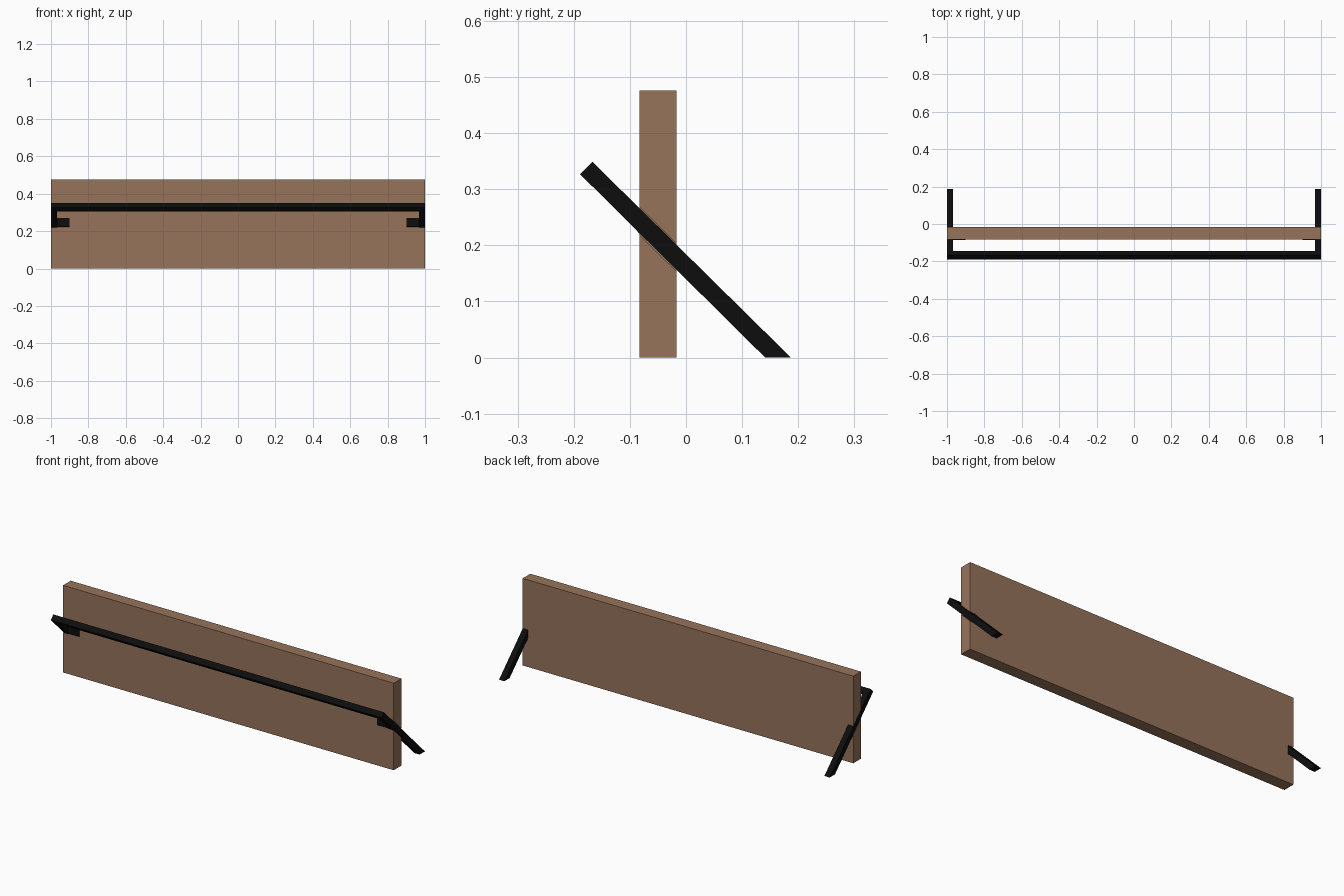
import bpy, bmesh

if "Cube" in bpy.data.objects:
    bpy.data.objects.remove(bpy.data.objects["Cube"])


def material(name, colour):
    m = bpy.data.materials.new(name)
    m.diffuse_color = (*colour, 1)
    m.use_nodes = True
    m.node_tree.nodes["Principled BSDF"].inputs["Base Color"].default_value = m.diffuse_color
    return m


WOOD = material("brown wood", (0.305, 0.172, 0.105))
BLACK = material("black metal", (0.004, 0.004, 0.004))


def prism(name, profile, x0, x1, mat):
    """Extrude a (y, z) profile along x."""
    bm = bmesh.new()
    face = bm.faces.new([bm.verts.new((x0, y, z)) for y, z in profile])
    ext = bmesh.ops.extrude_face_region(bm, geom=[face])
    verts = [v for v in ext["geom"] if isinstance(v, bmesh.types.BMVert)]
    bmesh.ops.translate(bm, verts=verts, vec=(x1 - x0, 0, 0))
    bmesh.ops.recalc_face_normals(bm, faces=bm.faces)
    me = bpy.data.meshes.new(name)
    bm.to_mesh(me)
    bm.free()
    me.materials.append(mat)
    ob = bpy.data.objects.new(name, me)
    bpy.context.collection.objects.link(ob)
    return ob


FRONT, BACK, BAR = -0.083, -0.017, 0.032


def upper(y):  # top line of the sloping arms
    return 0.349 - (y + 0.167) * 0.349 / 0.354


def lower(y):  # bottom line of the sloping arms
    return upper(y) - 0.0455


# Upright board
board = prism("board", [(FRONT, 0), (BACK, 0), (BACK, 0.476), (FRONT, 0.476)],
              -1, 1, WOOD)

# Sloping arms, let into slots at the ends of the board
arm = [(-0.189, 0.327), (-0.167, 0.349), (0.187, 0), (0.141, 0)]
slot = [(y, z) for y, dz in ((-0.12, 1), (0.02, 1), (0.02, -1), (-0.12, -1))
        for z in [upper(y) + 0.002 if dz > 0 else lower(y) - 0.002]]
tab = [(-0.086, lower(-0.086)), (-0.086, upper(-0.086)),
       (-0.06, upper(-0.06)), (-0.06, lower(-0.06))]
for side, s in (("left", -1), ("right", 1)):
    prism(side + "_arm", arm, s * (1 - BAR), s, BLACK)
    # Short tab on the front of the board
    prism(side + "_tab", tab, s * 0.9, s * (1 - BAR), BLACK)
    cutter = prism(side + "_slot_cutter", slot, s * (1 - BAR), s * 1.1, WOOD)
    cutter.hide_render = True
    cutter.hide_set(True)
    cut = board.modifiers.new(side + "_slot", "BOOLEAN")
    cut.operation = "DIFFERENCE"
    cut.solver = "EXACT"
    cut.object = cutter

# Front rail joining the arms
prism("front_rail", [(-0.189, 0.327), (-0.167, 0.349), (-0.145, 0.327),
                     (-0.167, 0.305)], -1 + BAR, 1 - BAR, BLACK)
